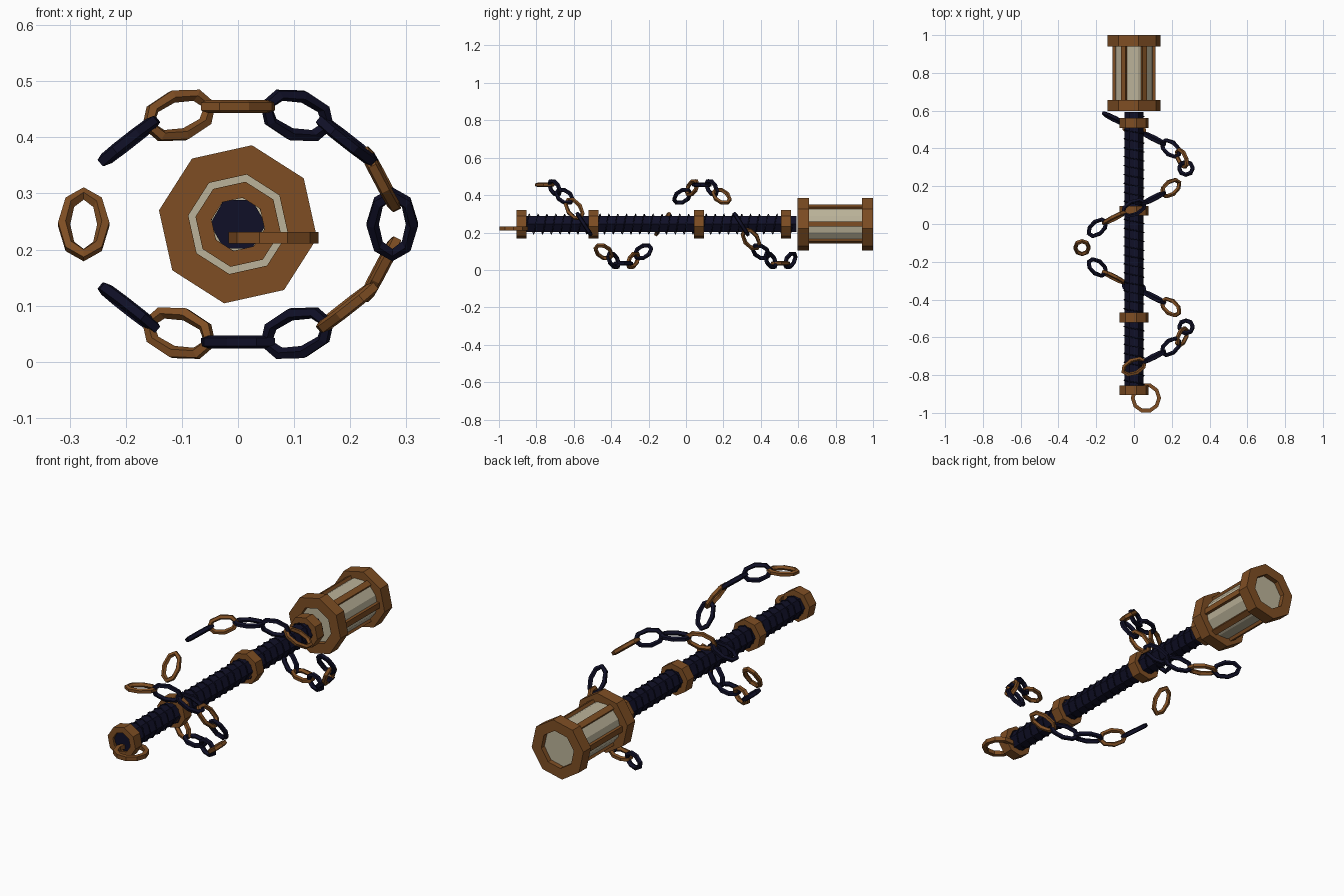
import bpy, bmesh, math
from mathutils import Matrix, Vector

AXIS_Z = 0.245

cube = bpy.data.objects.get("Cube")
if cube:
    bpy.data.objects.remove(cube, do_unlink=True)


def material(name, rgb):
    m = bpy.data.materials.new(name)
    m.use_nodes = True
    m.diffuse_color = (*rgb, 1)
    m.node_tree.nodes["Principled BSDF"].inputs["Base Color"].default_value = (*rgb, 1)
    return m


BRONZE = material("bronze", (0.21, 0.076, 0.017))
NAVY = material("dark navy", (0.005, 0.005, 0.02))
GLASS = material("cream glass", (0.50, 0.45, 0.32))


def finish(name, bm, mat, matrix=Matrix()):
    bmesh.ops.recalc_face_normals(bm, faces=bm.faces)
    mesh = bpy.data.meshes.new(name)
    bm.to_mesh(mesh)
    bm.free()
    mesh.materials.append(mat)
    obj = bpy.data.objects.new(name, mesh)
    obj.matrix_world = matrix
    bpy.context.collection.objects.link(obj)
    return obj


def bridge(bm, loops, wrap_loops, wrap_section):
    """Skin a list of vertex loops with quads."""
    n, m = len(loops), len(loops[0])
    for i in range(n if wrap_loops else n - 1):
        for j in range(m if wrap_section else m - 1):
            a, b = loops[i], loops[(i + 1) % n]
            k = (j + 1) % m
            bm.faces.new((a[j], a[k], b[k], b[j]))


def lathe(name, profile, sides, phase, mat, tube=False):
    """Turn (radius, y) points about the staff axis; tube closes the profile."""
    bm = bmesh.new()
    loops = []
    for i in range(sides):
        a = math.radians(phase) + math.tau * i / sides
        loops.append([bm.verts.new((r * math.cos(a), y, AXIS_Z + r * math.sin(a)))
                      for r, y in profile])
    bridge(bm, loops, True, tube)
    if not tube:
        bm.faces.new([l[0] for l in loops])
        bm.faces.new([l[-1] for l in loops])
    return finish(name, bm, mat)


def oval_ring(name, half_long, half_wide, thick, sides, section, mat, matrix):
    """Closed faceted ring lying in its local xy plane."""
    bm = bmesh.new()
    loops = []
    for i in range(sides):
        a = math.tau * i / sides
        out = Vector((math.cos(a), math.sin(a), 0))
        mid = Vector((half_long * out.x, half_wide * out.y, 0))
        loop = []
        for j in range(section):
            b = math.tau * (j + 0.5) / section
            loop.append(bm.verts.new(mid + thick * (out * math.cos(b) + Vector((0, 0, math.sin(b))))))
        loops.append(loop)
    bridge(bm, loops, True, True)
    return finish(name, bm, mat, matrix)


# Shaft and its collars
lathe("shaft", [(0.05, -0.895), (0.05, 0.592)], 6, 0, NAVY)
for i, y in enumerate((-0.88, -0.495, 0.07, 0.535)):
    lathe(f"collar_{i + 1}", [(0.048, y - 0.026), (0.077, y - 0.026),
                              (0.077, y + 0.026), (0.048, y + 0.026)], 8, 35, BRONZE, True)

# Thin cord wound around the shaft
curve = bpy.data.curves.new("cord_wrap", "CURVE")
curve.dimensions = "3D"
curve.bevel_depth = 0.003
curve.bevel_resolution = 0
spline = curve.splines.new("POLY")
steps, turns = 240, 30
spline.points.add(steps)
for i, p in enumerate(spline.points):
    a = math.tau * turns * i / steps
    p.co = (0.053 * math.cos(a), -0.85 + 1.42 * i / steps, AXIS_Z + 0.053 * math.sin(a), 1)
curve.materials.append(NAVY)
bpy.context.collection.objects.link(bpy.data.objects.new("cord_wrap", curve))

# Lantern head: two open rims, glass drum and six bars
for name, y in (("front_rim", 0.597), ("back_rim", 0.94)):
    lathe(name, [(0.09, y), (0.143, y), (0.143, y + 0.06), (0.09, y + 0.06)], 8, 35, BRONZE, True)
lathe("lantern_glass", [(0.101, 0.62), (0.101, 0.975)], 14, 0, GLASS)
for i in range(6):
    a = math.tau * i / 6
    bm = bmesh.new()
    bmesh.ops.create_cube(bm, size=1)
    bmesh.ops.scale(bm, vec=(0.022, 0.31, 0.028), verts=bm.verts)
    place = Matrix.Translation((0.102 * math.cos(a), 0.797, AXIS_Z + 0.102 * math.sin(a)))
    finish(f"lantern_bar_{i + 1}", bm, BRONZE, place @ Matrix.Rotation(-a, 4, "Y"))

# Flat ring on the butt end
oval_ring("end_ring", 0.07, 0.07, 0.0145, 10, 4, BRONZE, Matrix.Translation((0.063, -0.921, 0.221)))

# Broken chain spiralling around the staff
WIDE, HIGH, PITCH = 0.275, 0.21, 0.84
MISSING = (5, 11, 13, 19)
for k in range(26):
    if k in MISSING:
        continue
    t = math.tau * k / 16
    centre = Vector((WIDE * math.sin(t), -0.755 + PITCH * k / 16, AXIS_Z + HIGH * math.cos(t)))
    along = Vector((WIDE * math.cos(t), PITCH / math.tau, -HIGH * math.sin(t))).normalized()
    radial = Vector((math.sin(t), 0, math.cos(t)))
    radial = (radial - along * radial.dot(along)).normalized()
    side = along.cross(radial)
    # Links alternate between lying flat and standing on edge
    upright = k % 8 in (1, 4, 7)
    across, normal = (radial, -side) if upright else (side, radial)
    frame = Matrix((along, across, normal)).transposed().to_4x4()
    oval_ring(f"chain_link_{k + 1}", 0.064, 0.036, 0.012, 8, 5,
              BRONZE if k % 3 == 0 else NAVY, Matrix.Translation(centre) @ frame)
